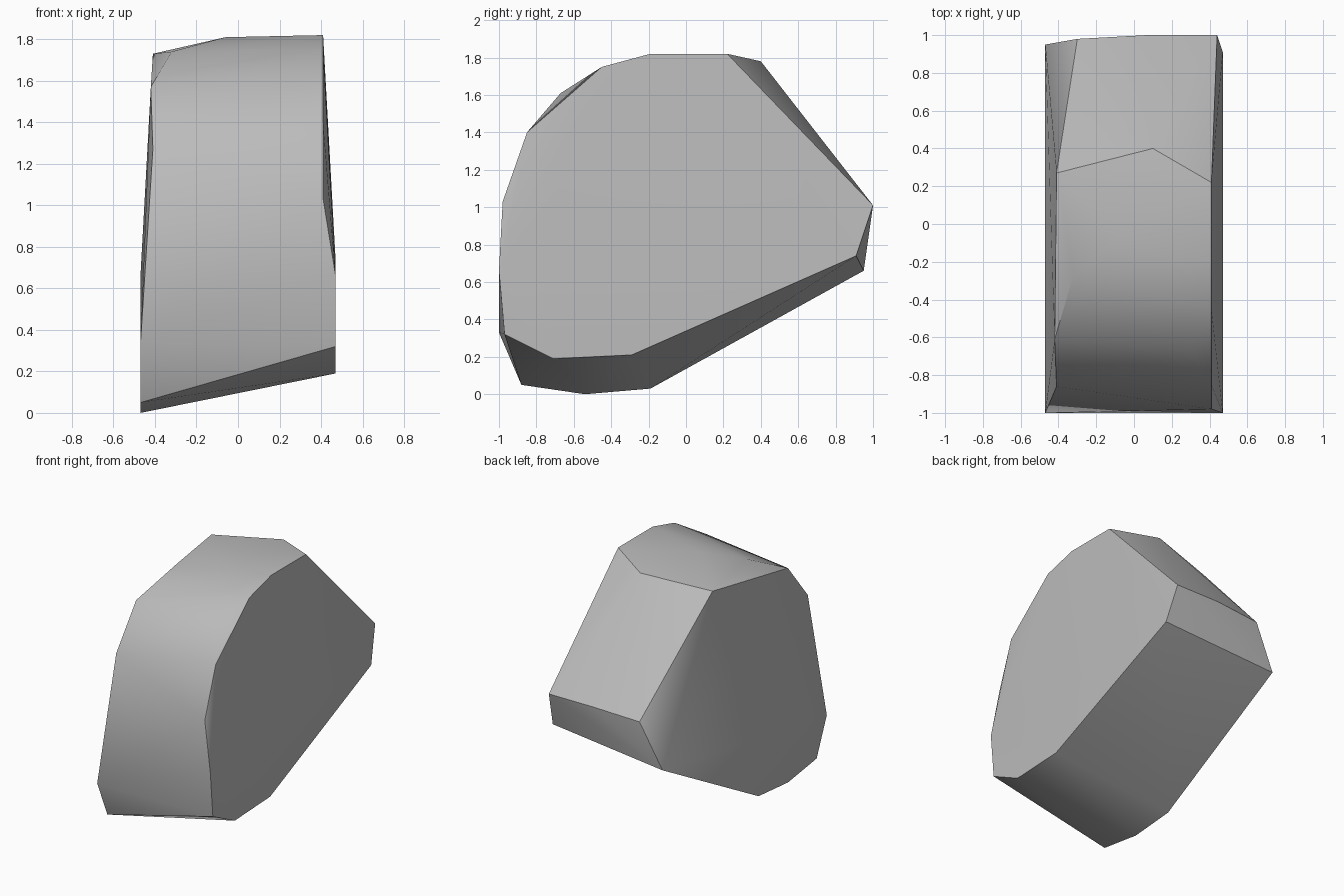
import bpy, bmesh, math

cube = bpy.data.objects.get("Cube")
if cube:
    bpy.data.objects.remove(cube, do_unlink=True)

# Stone colour
stone = bpy.data.materials.new("stone_grey")
stone.use_nodes = True
grey = (0.5, 0.5, 0.5, 1)
stone.diffuse_color = grey
stone.node_tree.nodes["Principled BSDF"].inputs["Base Color"].default_value = grey

# Corners of the broad face on the +x side
left_side = [
    (.47, -.97, .32), (.47, -1, .66), (.41, -.98, 1.03), (.41, -.85, 1.4),
    (.41, -.45, 1.75), (.41, -.19, 1.82), (.41, .22, 1.82), (.44, 1, 1.01),
    (.47, .91, .74), (.47, -.29, .21), (.47, -.71, .19),
]
# Corners of the broad face on the -x side
right_side = [
    (-.47, -1, .33), (-.41, -.86, 1.27), (-.42, -.61, 1.57), (-.41, .27, 1.73),
    (-.47, .95, .66), (-.47, -.19, .03), (-.47, -.54, 0), (-.47, -.88, .05),
]
# Chipped corners on the rim between the two faces
rim = [
    (-.32, -.27, 1.74), (-.3, .98, .99), (.07, 1, 1.01),
    (.1, .4, 1.78), (-.06, -.05, 1.81), (.3, -.67, 1.61),
]

# Wrap the corners into one solid boulder
bm = bmesh.new()
for co in left_side + right_side + rim:
    bm.verts.new(co)
bmesh.ops.convex_hull(bm, input=bm.verts[:])
bmesh.ops.delete(bm, geom=[v for v in bm.verts if not v.link_faces], context='VERTS')
bmesh.ops.recalc_face_normals(bm, faces=bm.faces[:])
mesh = bpy.data.meshes.new("boulder")
bm.to_mesh(mesh)
bm.free()
mesh.materials.append(stone)
boulder = bpy.data.objects.new("boulder", mesh)
bpy.context.collection.objects.link(boulder)

# Smooth worn surfaces, crisp broken edges
bpy.context.view_layer.objects.active = boulder
boulder.select_set(True)
bpy.ops.object.shade_smooth_by_angle(angle=math.radians(38))
